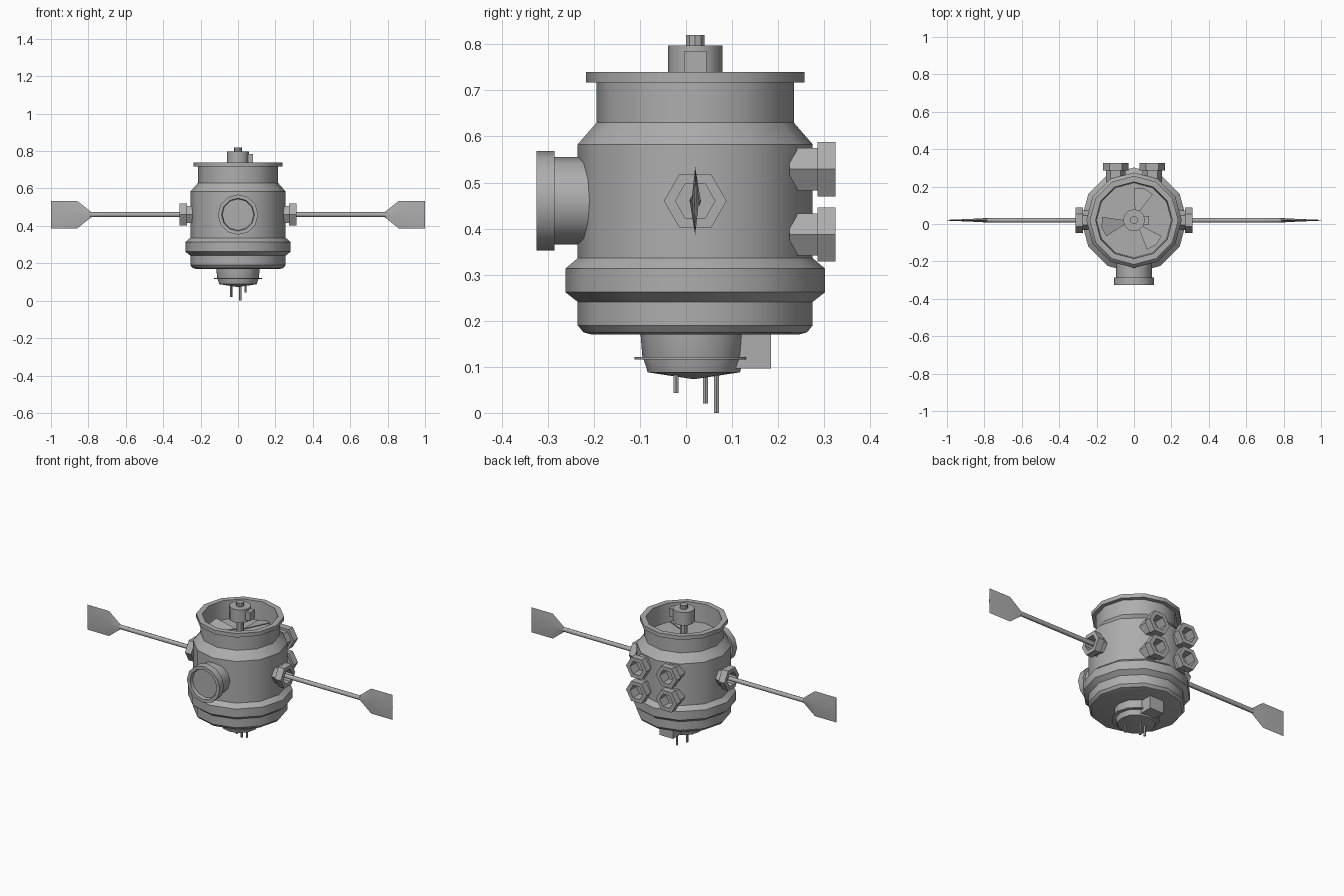
import bpy, bmesh, math
from mathutils import Vector

if "Cube" in bpy.data.objects:
    bpy.data.objects.remove(bpy.data.objects["Cube"])

CY = 0.02          # body axis sits slightly behind the origin
Z = Vector((0, 0, 1))

grey = bpy.data.materials.new("plain_grey")
grey.diffuse_color = (0.42, 0.42, 0.42, 1)
grey.use_nodes = True
grey.node_tree.nodes["Principled BSDF"].inputs["Base Color"].default_value = grey.diffuse_color


def finish(name, bm, angle=35):
    bmesh.ops.remove_doubles(bm, verts=bm.verts, dist=1e-5)
    bmesh.ops.recalc_face_normals(bm, faces=bm.faces)
    me = bpy.data.meshes.new(name)
    bm.to_mesh(me)
    bm.free()
    me.materials.append(grey)
    ob = bpy.data.objects.new(name, me)
    bpy.context.collection.objects.link(ob)
    bpy.ops.object.select_all(action='DESELECT')
    ob.select_set(True)
    bpy.context.view_layer.objects.active = ob
    bpy.ops.object.shade_smooth_by_angle(angle=math.radians(angle))
    return ob


def skin(bm, rings):
    """Join equal-sized rings of points with quads and cap both ends."""
    vs = [[bm.verts.new(p) for p in r] for r in rings]
    n = len(vs[0])
    for a, b in zip(vs, vs[1:]):
        for i in range(n):
            j = (i + 1) % n
            bm.faces.new((a[i], a[j], b[j], b[i]))
    bm.faces.new(vs[0][::-1])
    bm.faces.new(vs[-1])


def lathe(name, profile, n, loc, axis=(0, 0, 1), angle=35):
    """Spin (radius, height) points round an axis with n sides."""
    a, o = Vector(axis), Vector(loc)
    u, v = (Vector((1, 0, 0)), Vector((0, 1, 0))) if abs(a.z) > 0.5 else (Z.cross(a), Z)
    bm = bmesh.new()
    t = [2 * math.pi * i / n for i in range(n)]
    skin(bm, [[o + a * h + (u * math.cos(k) + v * math.sin(k)) * r for k in t]
              for r, h in profile])
    return finish(name, bm, angle)


def box(name, lo, hi):
    bm = bmesh.new()
    bmesh.ops.create_cube(bm, size=1)
    lo, hi = Vector(lo), Vector(hi)
    for v in bm.verts:
        v.co = Vector([(lo[i] + hi[i]) / 2 + v.co[i] * (hi[i] - lo[i]) for i in range(3)])
    return finish(name, bm)


# Main shell with open top and recessed floor
lathe("body", [(0.225, 0.17), (0.243, 0.175), (0.255, 0.19), (0.255, 0.241),
               (0.282, 0.262), (0.282, 0.313), (0.255, 0.336), (0.255, 0.583),
               (0.214, 0.63), (0.214, 0.717), (0.237, 0.717), (0.237, 0.74),
               (0.205, 0.74), (0.2, 0.63)], 12, (0, CY, 0))

# Top motor, its cap, side connector and drive shaft
lathe("motor", [(0.059, 0.72), (0.059, 0.797)], 12, (0, CY, 0))
lathe("motor_cap", [(0.021, 0.79), (0.021, 0.82)], 10, (0, CY, 0))
box("motor_connector", (0.03, CY - 0.024, 0.735), (0.08, CY + 0.024, 0.785))
lathe("drive_shaft", [(0.02, 0.625), (0.02, 0.725)], 8, (0, CY, 0))

# Three tilted fan blades
for k in range(3):
    bm = bmesh.new()
    pts = []
    for r, deg, z in ((0.02, 72, 0.65), (0.171, 54, 0.667), (0.178, 72, 0.655), (0.171, 90, 0.643)):
        t = math.radians(deg + 120 * k)
        pts.append(Vector((r * math.cos(t), CY + r * math.sin(t), z)))
    skin(bm, [[p - Z * 0.003 for p in pts], [p + Z * 0.003 for p in pts]])
    finish(f"fan_blade_{k + 1}", bm)

# Front porthole
lathe("porthole", [(0.095, -0.02), (0.095, 0.075), (0.108, 0.075), (0.108, 0.115),
                   (0.088, 0.115), (0.084, 0.095)], 12, (0, -0.21, 0.46), (0, -1, 0))

# Hollow hexagonal sockets: four at the back, one on each side
SOCKET = [(0.053, -0.07), (0.053, -0.04), (0.068, -0.04), (0.068, 0.0),
          (0.043, 0.0), (0.043, -0.06)]
for sx in (-1, 1):
    for label, z in (("upper", 0.529), ("lower", 0.387)):
        lathe(f"rear_socket_{label}", [(0.053, -0.1)] + SOCKET[1:], 6,
              (sx * 0.098, 0.325, z), (0, 1, 0), 25)
    lathe("side_socket", SOCKET, 6, (sx * 0.314, CY, 0.46), (sx, 0, 0), 25)

    # Paddle: round rod flattening into a thin blade
    bm = bmesh.new()
    t = [2 * math.pi * i / 8 for i in range(8)]
    skin(bm, [[(sx * x, CY + hy * math.cos(a), 0.46 + hz * math.sin(a)) for a in t]
              for x, hy, hz in ((0.22, 0.013, 0.013), (0.72, 0.013, 0.013), (0.79, 0.011, 0.014))])
    finish("paddle_rod", bm, 50)
    bm = bmesh.new()
    skin(bm, [[(sx * x, CY + hy, 0.46), (sx * x, CY, 0.46 + hz),
               (sx * x, CY - hy, 0.46), (sx * x, CY, 0.46 - hz)]
              for x, hy, hz in ((0.785, 0.012, 0.014), (0.86, 0.008, 0.074), (1.0, 0.002, 0.074))])
    finish("paddle_blade", bm, 40)

# Underside sensor pod with thin rim
lathe("pod", [(0.116, 0.175), (0.112, 0.125), (0.1, 0.088), (0.0, 0.073)], 12, (0, 0.017, 0))
lathe("pod_rim", [(0.127, 0.116), (0.127, 0.121)], 12, (0, 0.015, 0))
box("pod_rear_block", (-0.045, 0.08, 0.096), (0.045, 0.185, 0.175))

# Hanging probes of different lengths
for i, (x, y, z) in enumerate(((-0.037, 0.042, 0.02), (0.012, 0.066, 0.0), (0.04, -0.022, 0.043))):
    lathe(f"probe_{i + 1}", [(0.0065, z), (0.0065, 0.1)], 6, (x, y, 0))
